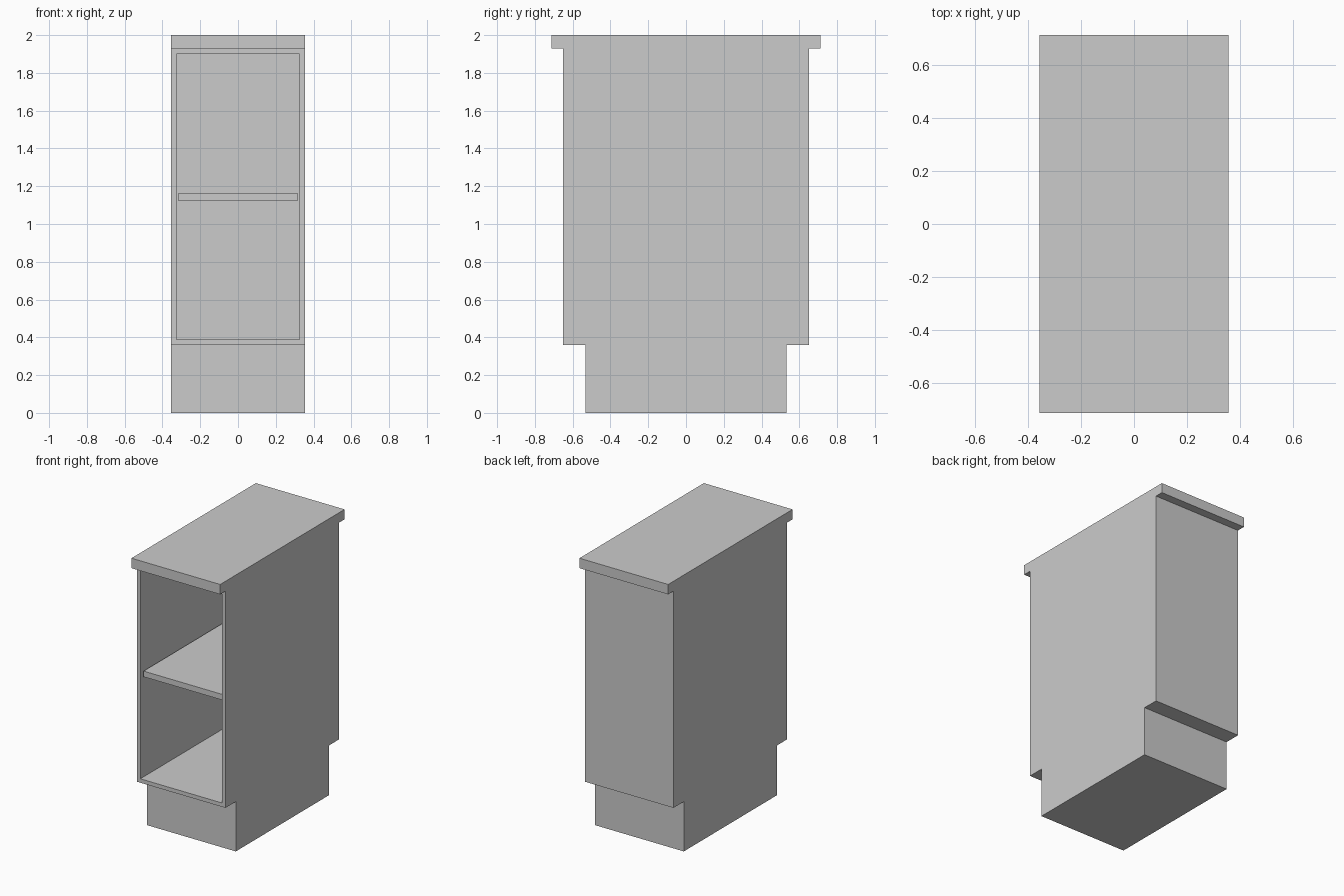
import bpy, bmesh
from mathutils import Vector

if "Cube" in bpy.data.objects:
    bpy.data.objects.remove(bpy.data.objects["Cube"])

HALF_W = 0.355   # half width shared by plinth, carcass and worktop
WALL = 0.04      # panel thickness


def box(name, x, y, z, cavity_depth=0):
    """Box from (min, max) ranges; cavity_depth hollows it from the front."""
    bm = bmesh.new()
    bmesh.ops.create_cube(bm, size=1)
    for v in bm.verts:
        v.co = Vector(r[0] if c < 0 else r[1] for c, r in zip(v.co, (x, y, z)))
    if cavity_depth:
        bm.normal_update()
        front = min(bm.faces, key=lambda f: f.normal.y)
        bmesh.ops.inset_individual(bm, faces=[front], thickness=WALL)
        inner = bmesh.ops.extrude_discrete_faces(bm, faces=[front])["faces"][0]
        bmesh.ops.translate(bm, verts=inner.verts, vec=(0, cavity_depth, 0))
    bmesh.ops.recalc_face_normals(bm, faces=bm.faces)
    mesh = bpy.data.meshes.new(name)
    bm.to_mesh(mesh)
    bm.free()
    obj = bpy.data.objects.new(name, mesh)
    bpy.context.collection.objects.link(obj)
    return obj


width = (-HALF_W, HALF_W)

# Recessed toe-kick base
box("plinth", width, (-0.532, 0.532), (0, 0.36))

# Open-fronted cabinet shell with a closed back
box("carcass", width, (-0.65, 0.65), (0.36, 1.928), cavity_depth=1.30 - WALL)

# Middle shelf, set slightly back from the front edge
box("shelf", (-HALF_W + WALL, HALF_W - WALL), (-0.63, 0.61), (1.122, 1.163))

# Overhanging worktop
box("worktop", width, (-0.711, 0.711), (1.928, 2.0))
